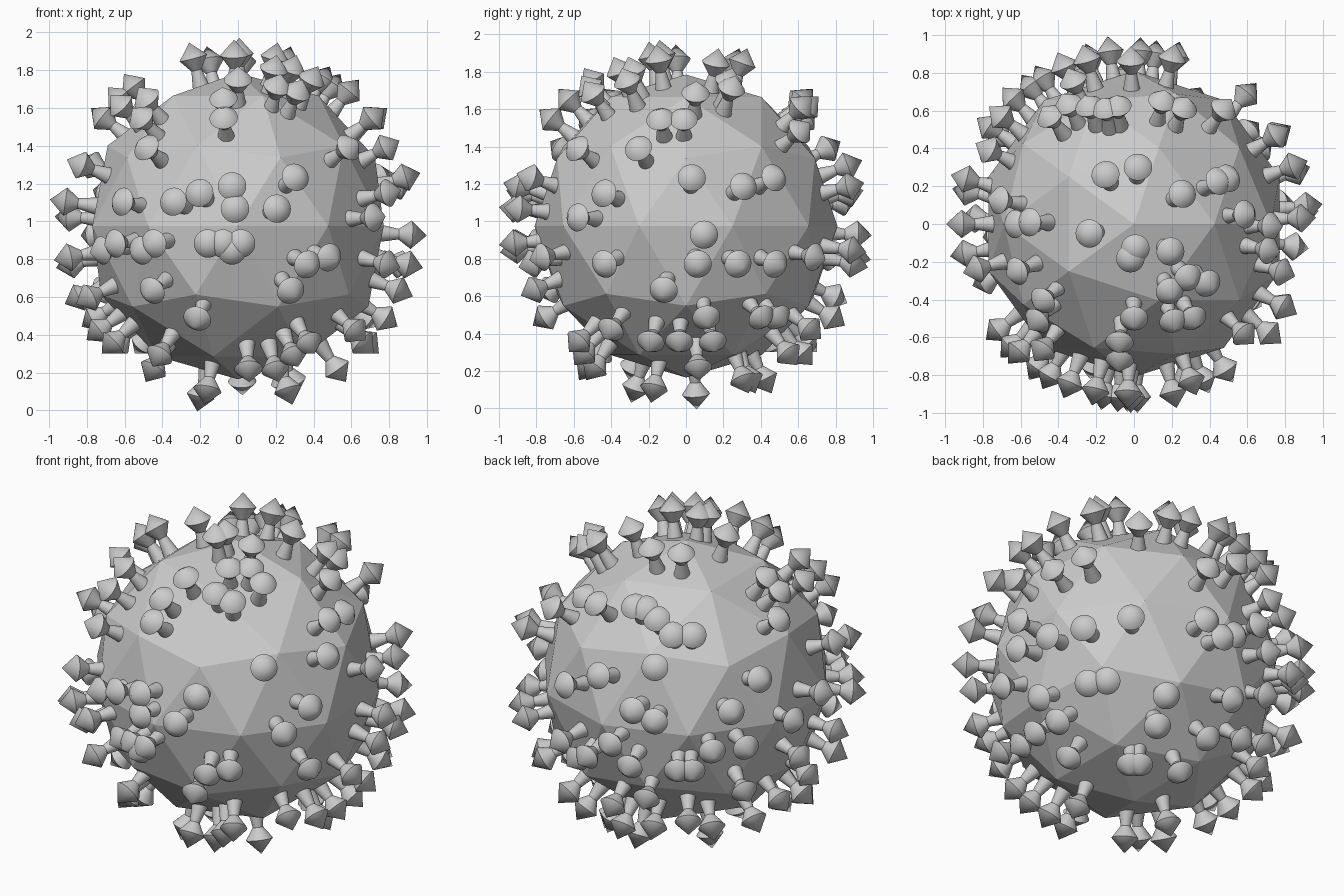
import bpy, bmesh, math
from mathutils import Vector, Matrix

if "Cube" in bpy.data.objects:
    bpy.data.objects.remove(bpy.data.objects["Cube"])

CENTRE = Vector((0, 0, 0.975))

# Spike directions: sine of latitude -> compass angles (degrees, 0 = +x, -90 = front)
UPPER = {
    .99: [-87], .98: [-96], .965: [-168, -37], .945: [86, 120, 32],
    .90: [-62, -45], .84: [-39, -90, 27], .80: [-68, 179, 26], .77: [5, -58],
    .73: [-140, -97, 180, 104, 98], .69: [-158, 111, 77, 67],
    .62: [128, -96, -1, -11, -135, 119, 170], .55: [52],
    .45: [-126, -45, -18, 113], .35: [91, 153, -164],
    .28: [-70, 2, 32], .23: [-92, 20, 77], .19: [106, -103, 141, -29],
    .14: [-112, 114, 180, -132], .10: [-91, -77], .05: [-39, 165],
}
LOWER = {
    -.05: [6, 134, 98, 146], -.10: [-119, -100, -95, -89, -135],
    -.14: [-124, -92, 76, -142], -.18: [127, 122, 105, 49, -58, 88, -170],
    -.22: [-66, 4, -29, 18, 32, 83, 169],
    -.37: [-71, -122, 147, -8], -.41: [-159, 178, 110],
    -.53: [-106, 39, 94, 8, 31, 166], -.60: [64, -33, -175, 126],
    -.67: [-57, -16, -3, 12, 137, 158, -165, 110],
    -.74: [-62, -132, 62, 91], -.82: [-84, -68, 7, -148],
    -.89: [87, 54, 47], -.94: [-121, -33], -.975: [165],
}

# Spike silhouette: (radius, distance from body centre)
PROFILE = [(.046, .755), (.028, .855), (.075, .922), (0, 1.005)]


def finish(name, bm):
    bmesh.ops.recalc_face_normals(bm, faces=bm.faces)
    mesh = bpy.data.meshes.new(name)
    bm.to_mesh(mesh)
    bm.free()
    ob = bpy.data.objects.new(name, mesh)
    ob.location = CENTRE
    bpy.context.collection.objects.link(ob)
    return ob


def add_spike(bm, s, az):
    a, c = math.radians(az), math.sqrt(1 - s * s)
    rot = Vector((c * math.cos(a), c * math.sin(a), s)).to_track_quat('Z', 'Y').to_matrix().to_4x4()
    for i, ((r1, d1), (r2, d2)) in enumerate(zip(PROFILE, PROFILE[1:])):
        bmesh.ops.create_cone(bm, cap_ends=(i == 0), segments=32, radius1=r1, radius2=r2,
                              depth=d2 - d1, matrix=rot @ Matrix.Translation((0, 0, (d1 + d2) / 2)))


# Faceted body
bm = bmesh.new()
bmesh.ops.create_icosphere(bm, subdivisions=2, radius=0.81)
finish("body", bm)

# Stalks with diamond heads
bm = bmesh.new()
for table in (UPPER, LOWER):
    for s, angles in table.items():
        for az in angles:
            add_spike(bm, s, az)
bmesh.ops.remove_doubles(bm, verts=bm.verts, dist=1e-5)
spikes = finish("surface_spikes", bm)
bpy.context.view_layer.objects.active = spikes
spikes.select_set(True)
bpy.ops.object.shade_smooth_by_angle(angle=math.radians(40))
